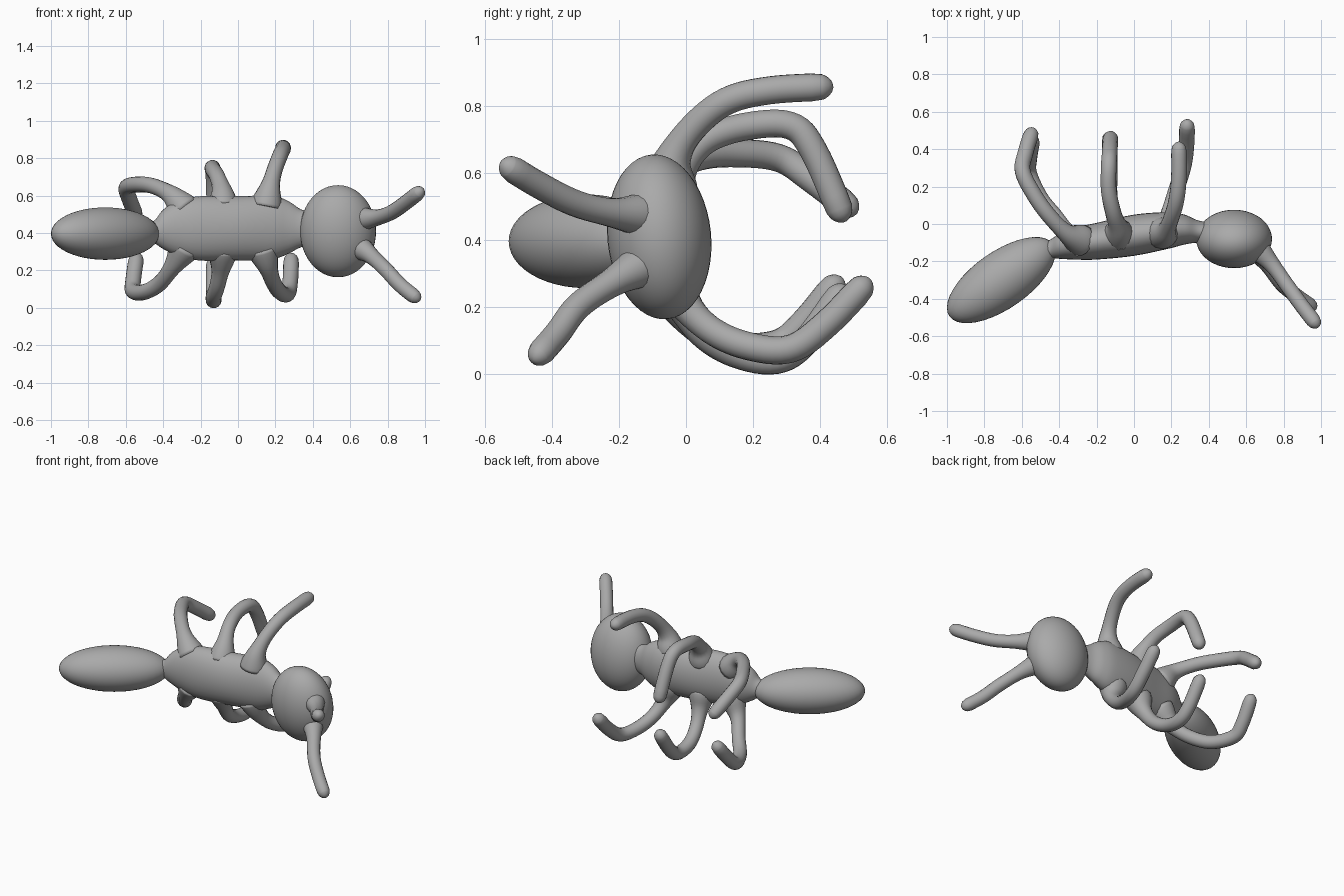
import bpy, bmesh, math
from mathutils import Vector, Matrix

cube = bpy.data.objects.get("Cube")
if cube:
    bpy.data.objects.remove(cube, do_unlink=True)

grey = bpy.data.materials.new("matte grey")
grey.use_nodes = True
grey.diffuse_color = (0.4, 0.4, 0.4, 1)
grey.node_tree.nodes["Principled BSDF"].inputs["Base Color"].default_value = (0.4, 0.4, 0.4, 1)


def finish(name, bm):
    bmesh.ops.recalc_face_normals(bm, faces=bm.faces)
    for f in bm.faces:
        f.smooth = True
    mesh = bpy.data.meshes.new(name)
    bm.to_mesh(mesh)
    bm.free()
    mesh.materials.append(grey)
    obj = bpy.data.objects.new(name, mesh)
    bpy.context.collection.objects.link(obj)
    return obj


def spline(keys, steps):
    """Catmull-Rom through equal-length tuples."""
    k = [Vector(p) for p in keys]
    k = [2 * k[0] - k[1]] + k + [2 * k[-1] - k[-2]]
    out = []
    for i in range(1, len(k) - 2):
        a, b, c, d = k[i - 1:i + 3]
        for s in range(steps):
            t = s / steps
            out.append(0.5 * (2 * b + (c - a) * t + (2 * a - 5 * b + 4 * c - d) * t * t
                              + (3 * b - a - 3 * c + d) * t ** 3))
    return out + [k[-2]]


def skin(name, rings):
    """Closed surface through a list of point rings."""
    bm = bmesh.new()
    vs = [[bm.verts.new(p) for p in ring] for ring in rings]
    n = len(vs[0])
    for a, b in zip(vs, vs[1:]):
        for i in range(n):
            bm.faces.new((a[i], a[(i + 1) % n], b[(i + 1) % n], b[i]))
    bm.faces.new(vs[0])
    bm.faces.new(vs[-1])
    return finish(name, bm)


def limb(name, path, flare, radius, sides=16):
    """Bent tube with a broad root and a rounded tip."""
    pts = spline(path, 6)
    run = [0.0]
    for a, b in zip(pts, pts[1:]):
        run.append(run[-1] + (b - a).length)
    total = run[-1]
    tip = (pts[-1] - pts[-2]).normalized()
    pts[-1:] = [pts[-1] - tip * radius * q for q in (0.55, 0.3, 0.1, 0)]
    run[-1:] = [total - radius * q for q in (0.55, 0.3, 0.1, 0)]
    rings, side = [], Vector((1, 0, 0.1))
    for i, p in enumerate(pts):
        t = (pts[min(i + 1, len(pts) - 1)] - pts[max(i - 1, 0)]).normalized()
        side = (side - t * side.dot(t)).normalized()
        up = t.cross(side)
        r = radius + (flare - radius) * math.exp(-(run[i] / 0.1) ** 2)
        left = min((total - run[i]) / (radius * 1.3), 1)
        r *= max(math.sqrt(1 - (1 - left) ** 2), 0.12)
        rings.append([p + r * (side * math.cos(a) + up * math.sin(a))
                      for a in (2 * math.pi * j / sides for j in range(sides))])
    return skin(name, rings)


def ellipsoid(name, centre, radii, rotation):
    bm = bmesh.new()
    bmesh.ops.create_uvsphere(bm, u_segments=40, v_segments=24, radius=1)
    m = Matrix.Translation(centre) @ rotation @ Matrix.Diagonal((*radii, 1))
    bmesh.ops.transform(bm, matrix=m, verts=bm.verts)
    return finish(name, bm)


# Head and abdomen
ellipsoid("head", (0.535, -0.08, 0.41), (0.203, 0.155, 0.247), Matrix.Rotation(0.1, 4, "X"))
ellipsoid("abdomen", (-0.71, -0.30, 0.397), (0.338, 0.152, 0.14),
          Matrix.Rotation(math.radians(35), 4, "Z"))

# Thorax stations: x, centre y, centre z, half depth, half height
thorax = [(-0.52, -0.175, 0.40, 0.05, 0.05), (-0.45, -0.135, 0.405, 0.05, 0.06),
          (-0.40, -0.12, 0.42, 0.066, 0.105), (-0.32, -0.105, 0.425, 0.085, 0.148),
          (-0.20, -0.092, 0.425, 0.098, 0.172), (0.0, -0.06, 0.425, 0.11, 0.172),
          (0.18, -0.035, 0.43, 0.098, 0.170), (0.27, -0.03, 0.43, 0.08, 0.14),
          (0.34, -0.04, 0.425, 0.06, 0.10), (0.42, -0.05, 0.42, 0.055, 0.09)]
skin("thorax", [[(x, y + ry * math.cos(a), z + rz * math.sin(a))
                 for a in (2 * math.pi * j / 28 for j in range(28))]
                for x, y, z, ry, rz in spline(thorax, 5)])

# Antennae
limb("upper_antenna", [(0.65, -0.12, 0.475), (0.74, -0.22, 0.482), (0.82, -0.33, 0.51),
                       (0.90, -0.44, 0.565), (0.985, -0.55, 0.632)], 0.065, 0.040)
limb("lower_antenna", [(0.64, -0.12, 0.33), (0.71, -0.21, 0.28), (0.79, -0.32, 0.205),
                       (0.87, -0.385, 0.12), (0.97, -0.455, 0.04)], 0.065, 0.040)

# Legs, numbered from head to abdomen
legs = {
    "upper_front_leg": [(0.15, -0.05, 0.54), (0.17, -0.04, 0.64), (0.195, 0.02, 0.735),
                        (0.225, 0.12, 0.815), (0.24, 0.25, 0.848), (0.24, 0.44, 0.86)],
    "upper_middle_leg": [(-0.08, -0.06, 0.53), (-0.085, -0.02, 0.62), (-0.11, 0.06, 0.70),
                         (-0.135, 0.18, 0.74), (-0.135, 0.31, 0.743), (-0.13, 0.38, 0.67),
                         (-0.125, 0.475, 0.455)],
    "upper_rear_leg": [(-0.28, -0.09, 0.52), (-0.36, -0.05, 0.605), (-0.45, 0.04, 0.65),
                       (-0.53, 0.15, 0.66), (-0.595, 0.28, 0.645), (-0.58, 0.38, 0.58),
                       (-0.54, 0.51, 0.48)],
    "lower_front_leg": [(0.13, -0.04, 0.32), (0.16, -0.01, 0.22), (0.19, 0.07, 0.135),
                        (0.225, 0.18, 0.085), (0.265, 0.31, 0.075), (0.28, 0.42, 0.15),
                        (0.285, 0.55, 0.285)],
    "lower_middle_leg": [(-0.08, -0.06, 0.32), (-0.09, -0.02, 0.22), (-0.11, 0.05, 0.12),
                         (-0.13, 0.15, 0.06), (-0.13, 0.27, 0.042), (-0.13, 0.36, 0.10),
                         (-0.13, 0.48, 0.265)],
    "lower_rear_leg": [(-0.28, -0.09, 0.33), (-0.35, -0.05, 0.22), (-0.42, 0.04, 0.13),
                       (-0.50, 0.14, 0.085), (-0.56, 0.27, 0.09), (-0.56, 0.35, 0.15),
                       (-0.54, 0.465, 0.29)],
}
for name, path in legs.items():
    limb(name, path, 0.085, 0.042)
